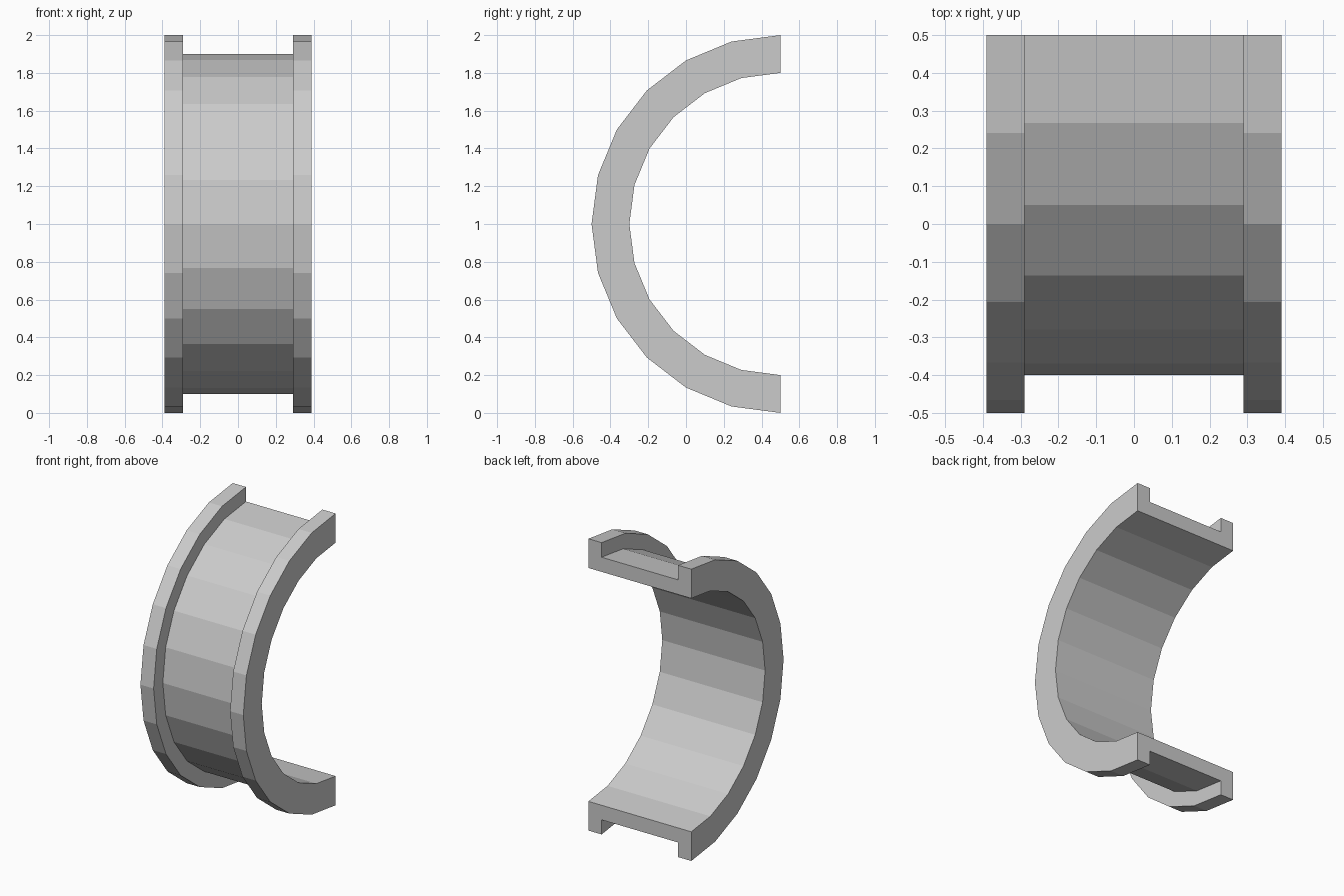
import bpy, bmesh
from math import sin, cos, pi

if "Cube" in bpy.data.objects:
    bpy.data.objects.remove(bpy.data.objects["Cube"])

SEGMENTS = 12
OUTER, FLOOR, INNER = 1.0, 0.9, 0.8   # radii of flange, channel floor, bore
HALF, WALL = 0.39, 0.29               # half width, inner edge of flange

# U-shaped channel cross-section as (x, radius)
profile = [(-HALF, INNER), (HALF, INNER), (HALF, OUTER), (WALL, OUTER),
           (WALL, FLOOR), (-WALL, FLOOR), (-WALL, OUTER), (-HALF, OUTER)]

# Sweep the section through a half circle opening towards the back
bm = bmesh.new()
rings = []
for i in range(SEGMENTS + 1):
    a = pi * i / SEGMENTS
    rings.append([bm.verts.new((x, 0.5 - r * sin(a), 1 + r * cos(a)))
                  for x, r in profile])
n = len(profile)
for r0, r1 in zip(rings, rings[1:]):
    for j in range(n):
        k = (j + 1) % n
        bm.faces.new((r0[j], r0[k], r1[k], r1[j]))

# Cut ends of the half ring
bm.faces.new(rings[0])
bm.faces.new(rings[-1])
bmesh.ops.recalc_face_normals(bm, faces=bm.faces)

mesh = bpy.data.meshes.new("half_ring_channel")
bm.to_mesh(mesh)
bm.free()
obj = bpy.data.objects.new("half_ring_channel", mesh)
bpy.context.collection.objects.link(obj)
